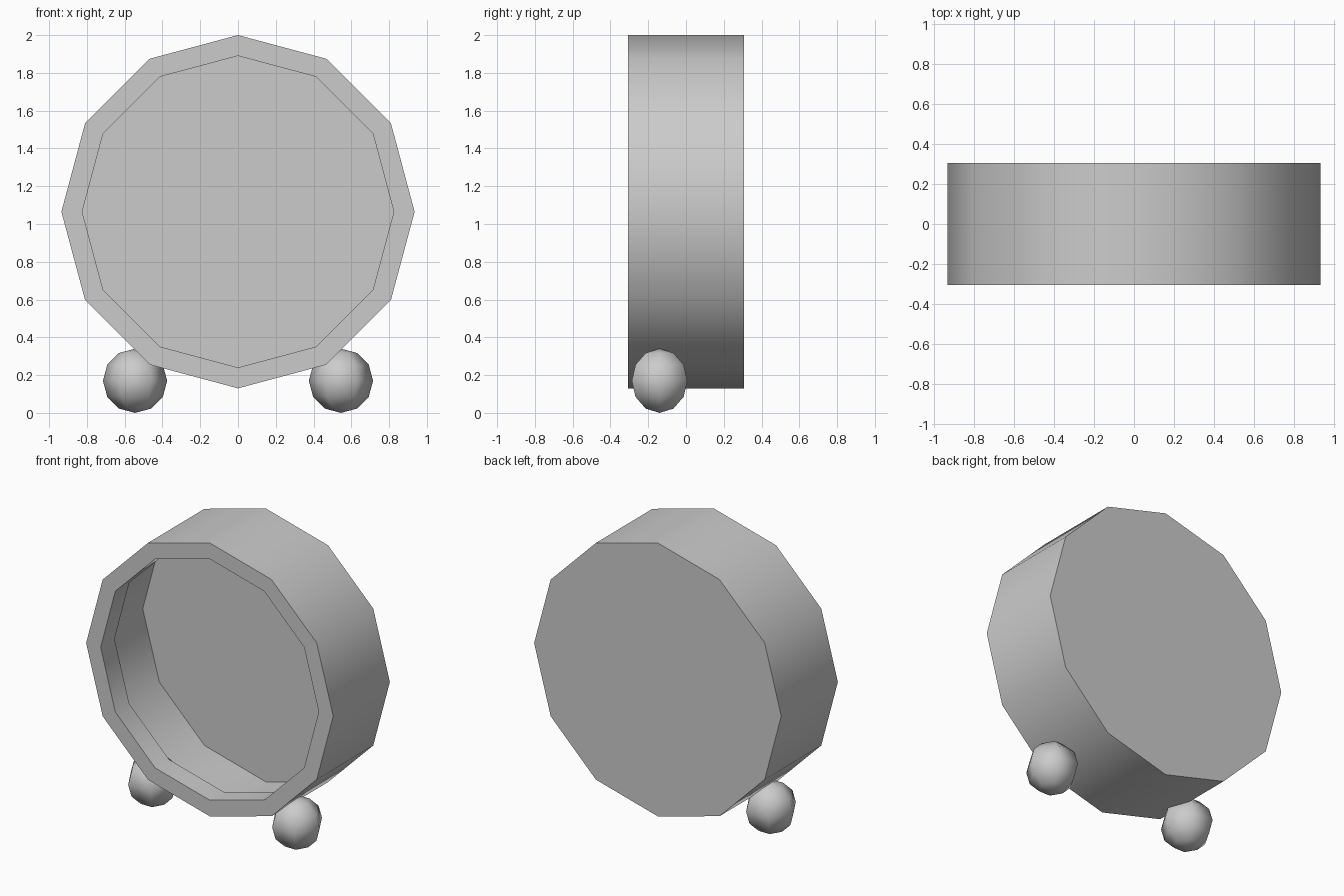
import bpy, bmesh
from math import sin, cos, pi, radians

if "Cube" in bpy.data.objects:
    bpy.data.objects.remove(bpy.data.objects["Cube"])

SIDES, CENTRE_Z, HALF_DEPTH = 12, 1.065, 0.306
OUTER, INNER, LIP = 0.935, 0.825, 0.15


def finish(bm, name, angle):
    bmesh.ops.recalc_face_normals(bm, faces=bm.faces)
    mesh = bpy.data.meshes.new(name)
    bm.to_mesh(mesh)
    bm.free()
    obj = bpy.data.objects.new(name, mesh)
    bpy.context.collection.objects.link(obj)
    bpy.ops.object.select_all(action='DESELECT')
    obj.select_set(True)
    bpy.context.view_layer.objects.active = obj
    bpy.ops.object.shade_smooth_by_angle(angle=radians(angle))
    return obj


# Drum body: closed back, thin outer wall, flat front rim, short inner lip
bm = bmesh.new()
profile = [(OUTER, HALF_DEPTH), (OUTER, -HALF_DEPTH),
           (INNER, -HALF_DEPTH), (INNER, -HALF_DEPTH + LIP)]
rings = []
for r, y in profile:
    rings.append([bm.verts.new((r * sin(2 * pi * i / SIDES), y,
                                CENTRE_Z + r * cos(2 * pi * i / SIDES)))
                  for i in range(SIDES)])
bm.faces.new(rings[0])
for a, b in zip(rings, rings[1:]):
    for i in range(SIDES):
        j = (i + 1) % SIDES
        bm.faces.new((a[i], a[j], b[j], b[i]))
finish(bm, "drum_body", 40)

# Ball feet: low-poly spheres, six segments with a corner facing sideways
for side, name in ((-1, "left_foot"), (1, "right_foot")):
    bm = bmesh.new()
    radius, n, stacks = 0.17, 6, 6
    bottom, top = bm.verts.new((0, 0, -radius)), bm.verts.new((0, 0, radius))
    rows = []
    for k in range(1, stacks):
        t = pi * k / stacks
        rows.append([bm.verts.new((radius * sin(t) * cos(2 * pi * i / n),
                                   radius * sin(t) * sin(2 * pi * i / n),
                                   -radius * cos(t))) for i in range(n)])
    for i in range(n):
        j = (i + 1) % n
        bm.faces.new((bottom, rows[0][j], rows[0][i]))
        bm.faces.new((top, rows[-1][i], rows[-1][j]))
        for a, b in zip(rows, rows[1:]):
            bm.faces.new((a[i], a[j], b[j], b[i]))
    foot = finish(bm, name, 80)
    foot.location = (side * 0.545, -0.14, radius)
